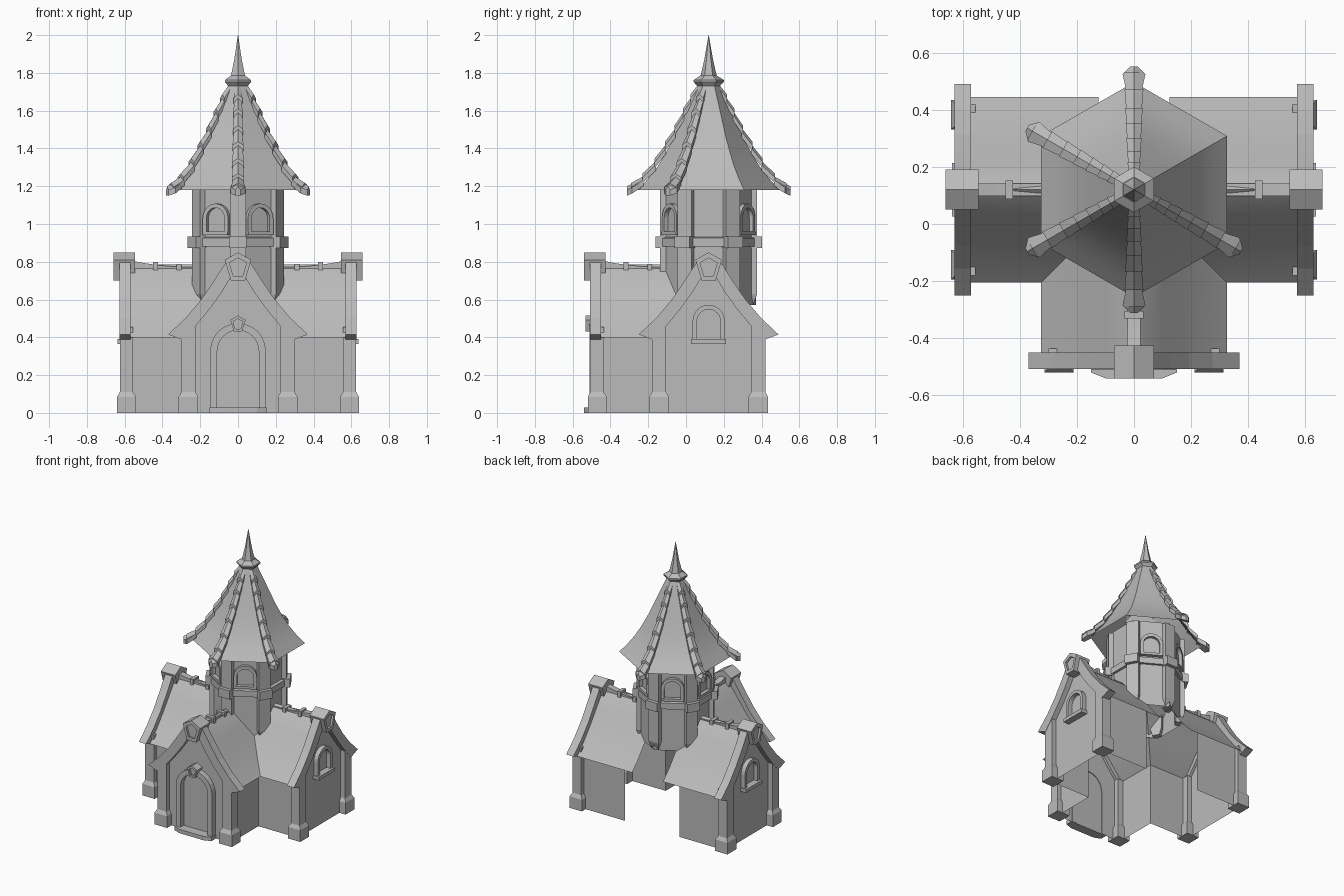
import bpy, bmesh, math
from mathutils import Matrix, Vector

old = bpy.data.objects.get("Cube")
if old:
    bpy.data.objects.remove(old, do_unlink=True)

stone = bpy.data.materials.new("plain_grey")
stone.use_nodes = True
GREY = (0.5, 0.5, 0.5, 1)
stone.diffuse_color = GREY
stone.node_tree.nodes["Principled BSDF"].inputs["Base Color"].default_value = GREY

CENTRE = Matrix.Translation((0, 0.12, 0))


def facing(deg):
    """Local frame around the tower axis whose -y points outward at the given angle."""
    return CENTRE @ Matrix.Rotation(math.radians(deg + 90), 4, "Z")


def make(name, verts, faces, M=CENTRE, smooth=False):
    bm = bmesh.new()
    vs = [bm.verts.new(M @ Vector(v)) for v in verts]
    for f in faces:
        bm.faces.new([vs[i] for i in f])
    bmesh.ops.recalc_face_normals(bm, faces=bm.faces)
    me = bpy.data.meshes.new(name)
    bm.to_mesh(me)
    bm.free()
    me.materials.append(stone)
    ob = bpy.data.objects.new(name, me)
    bpy.context.collection.objects.link(ob)
    if smooth:
        bpy.ops.object.select_all(action="DESELECT")
        ob.select_set(True)
        bpy.context.view_layer.objects.active = ob
        bpy.ops.object.shade_smooth_by_angle(angle=math.radians(30))
    return ob


def loft(name, rings, M=CENTRE, caps=True, smooth=False):
    n = len(rings[0])
    verts = [p for r in rings for p in r]
    faces = [(k * n + i, k * n + (i + 1) % n, (k + 1) * n + (i + 1) % n, (k + 1) * n + i)
             for k in range(len(rings) - 1) for i in range(n)]
    if caps:
        faces += [tuple(range(n)), tuple(range(len(verts) - n, len(verts)))]
    return make(name, verts, faces, M, smooth)


def rect(u0, u1, v0, v1, z):
    return [(u0, -v0, z), (u1, -v0, z), (u1, -v1, z), (u0, -v1, z)]


def box(name, u0, u1, v0, v1, z0, z1, M):
    return loft(name, [rect(u0, u1, v0, v1, z0), rect(u0, u1, v0, v1, z1)], M)


def prism(name, pts, v0, v1, M):
    return loft(name, [[(x, -v, z) for x, z in pts] for v in (v0, v1)], M)


def band(name, outer, inner, v0, v1, M, closed=False):
    """Flat strip between two outlines, given thickness along the outward axis."""
    rings = [[(a[0], -v0, a[1]), (a[0], -v1, a[1]), (b[0], -v1, b[1]), (b[0], -v0, b[1])]
             for a, b in zip(outer, inner)]
    if closed:
        rings.append(rings[0])
    return loft(name, rings, M, caps=not closed)


def arch(hw, z0, top, n=12):
    mid = [(-hw * math.cos(math.pi * i / n), top - hw + hw * math.sin(math.pi * i / n))
           for i in range(n + 1)]
    return [(-hw, z0)] + mid + [(hw, z0)]


def both(half):
    return [(-x, z) for x, z in reversed(half)] + [(x, z) for x, z in half if x > 0]


def hexagon(r, z):
    return [(r * math.cos(math.radians(a)), r * math.sin(math.radians(a)), z)
            for a in range(30, 390, 60)]


def keystone(name, s, cz, v0, v1, M):
    shape = [(-.07, .045), (0, .085), (.07, .045), (.037, -.065), (-.037, -.065)]
    big = [(x * s, cz + z * s) for x, z in shape]
    small = [(x * s * .65, cz + z * s * .65) for x, z in shape]
    prism(name, big, v0, v1 - .015, M)
    band(name + "_rim", big, small, v1 - .015, v1, M, closed=True)


ROOF = [(0, .785), (.045, .745), (.10, .67), (.17, .575), (.25, .475), (.325, .40)]
TRIM_TOP = [(0, .835), (.06, .805), (.127, .70), (.195, .60), (.275, .505), (.37, .415)]
TRIM_LOW = [(0, .755), (.04, .715), (.085, .64), (.15, .55), (.22, .465), (.29, .385)]
WALL = .27


def arm(tag, M, open_side):
    # gable wall and its raised edge
    gable = [(-WALL, 0)] + both([(x, z - .01) for x, z in ROOF if x < WALL] + [(WALL, .44)]) + [(WALL, 0)]
    make(tag + "_gable_wall", [(x, -.59, z) for x, z in gable], [tuple(range(len(gable)))], M)
    band(tag + "_gable_trim", both(TRIM_TOP), both(TRIM_LOW), .57, .628, M)
    keystone(tag + "_gable_keystone", 1, .765, .545, .66, M)
    for s, side in ((-1, "a"), (1, "b")):
        # roof slope, mitred into its neighbour or stopped beside the tower
        rows = [((.125 if s == open_side else d), d, z) for d, z in ROOF]
        verts = [(s * d, -v, z) for v0, d, z in rows for v in (v0, .58)]
        faces = [(2 * i, 2 * i + 1, 2 * i + 3, 2 * i + 2) for i in range(len(rows) - 1)]
        make(f"{tag}_roof_{side}", verts, faces, M, smooth=True)
        # side wall
        v0 = .22 if s == open_side else WALL
        make(f"{tag}_side_wall_{side}",
             [(s * WALL, -v0, 0), (s * WALL, -.59, 0), (s * WALL, -.59, .45), (s * WALL, -v0, .45)],
             [(0, 1, 2, 3)], M)
        # corner pillar on a chamfered foot
        a, b = sorted((s * .225, s * .30))
        box(f"{tag}_pillar_{side}", a, b, .555, .626, .08, .455, M)
        loft(f"{tag}_pillar_foot_{side}",
             [rect(a - .014, b + .014, .54, .64, 0), rect(a - .014, b + .014, .54, .64, .085),
              rect(a, b, .555, .626, .11)], M)
    # sagging ridge cap with straps
    sag = lambda v: .772 + .035 * max(0, (v - .25) / .32) ** 2
    loft(tag + "_ridge",
         [[(-.022, -v, sag(v) - .05), (-.022, -v, sag(v)), (.022, -v, sag(v)), (.022, -v, sag(v) - .05)]
          for v in (.18, .25, .33, .41, .49, .57)], M)
    for i, v in enumerate((.312, .437)):
        box(f"{tag}_ridge_strap_{i}", -.033, .033, v - .013, v + .013, sag(v) - .055, sag(v) + .014, M)


arms = {"front": (facing(-90), 0), "left": (facing(0), 1), "right": (facing(180), -1)}
for tag, (M, open_side) in arms.items():
    arm(tag, M, open_side)

# arched windows in the side gables
for tag in ("left", "right"):
    M = arms[tag][0]
    band(tag + "_window_frame", arch(.085, .38, .572), arch(.062, .38, .548), .585, .622, M)
    box(tag + "_window_sill", -.093, .093, .585, .637, .365, .39, M)

# doorway
M = arms["front"][0]
band("door_frame", arch(.147, 0, .475), arch(.11, 0, .437), .585, .63, M)
keystone("door_keystone", .57, .467, .59, .652, M)
step = [(-.15, -.59), (-.15, -.64), (-.10, -.66), (.10, -.66), (.15, -.64), (.15, -.59)]
loft("door_step", [[(x, y, z) for x, y in step] for z in (0, .028)], M)

# tower body and belt
loft("tower_wall", [hexagon(.25, .57), hexagon(.25, 1.21)], caps=False)
loft("tower_belt", [hexagon(.24, .88), hexagon(.27, .88), hexagon(.27, .925), hexagon(.24, .935)],
     caps=False)
for a in range(30, 390, 60):
    M = facing(a)
    loft(f"tower_post_{a}", [rect(-.025, .025, .20, .235, .57), rect(-.042, .042, .20, .257, .63),
                             rect(-.042, .042, .20, .257, 1.2)], M)
    box(f"tower_belt_block_{a}", -.046, .046, .20, .282, .872, .935, M)

# tower windows on every face but one
for a in range(60, 360, 60):
    M = facing(a)
    band(f"tower_window_{a}", arch(.077, .945, 1.108), arch(.055, .945, 1.086), .21, .24, M)
    box(f"tower_window_sill_{a}", -.077, .077, .21, .243, .942, .96, M)

# flared tower roof
SKIRT = [(.376, 1.18), (.325, 1.235), (.27, 1.305), (.225, 1.38), (.18, 1.465),
         (.12, 1.60), (.055, 1.745)]
loft("tower_roof", [hexagon(r, z) for r, z in SKIRT], caps=False, smooth=True)

# overlapping hip tiles on five corners
HIP = [(.055, 1.74), (.09, 1.675), (.13, 1.60), (.175, 1.51), (.225, 1.425),
       (.28, 1.335), (.345, 1.255), (.405, 1.205)]


def tile_end(r, z, w):
    return [(-w, -r, z - .045), (-w, -r, z - .014), (0, -r, z + .006), (w, -r, z - .014), (w, -r, z - .045)]


for a in range(90, 450, 60):
    if a == 390:
        continue
    for i, (p, q) in enumerate(zip(HIP, HIP[1:])):
        w = .017 + .002 * i
        loft(f"hip_tile_{a}_{i}", [tile_end(p[0], p[1] - .008, w),
                                   tile_end(q[0] + .006, q[1] + .006, w + .006)], facing(a))
    loft(f"hip_end_{a}", [tile_end(.36, 1.235, .03), tile_end(.405, 1.207, .04),
                          tile_end(.432, 1.195, .012)], facing(a))

# collar and spire
loft("spire_collar", [hexagon(.05, 1.72), hexagon(.08, 1.752), hexagon(.08, 1.762), hexagon(.045, 1.785)])
loft("spire", [hexagon(.045, 1.775), hexagon(.023, 1.87), hexagon(.001, 2.0)])
